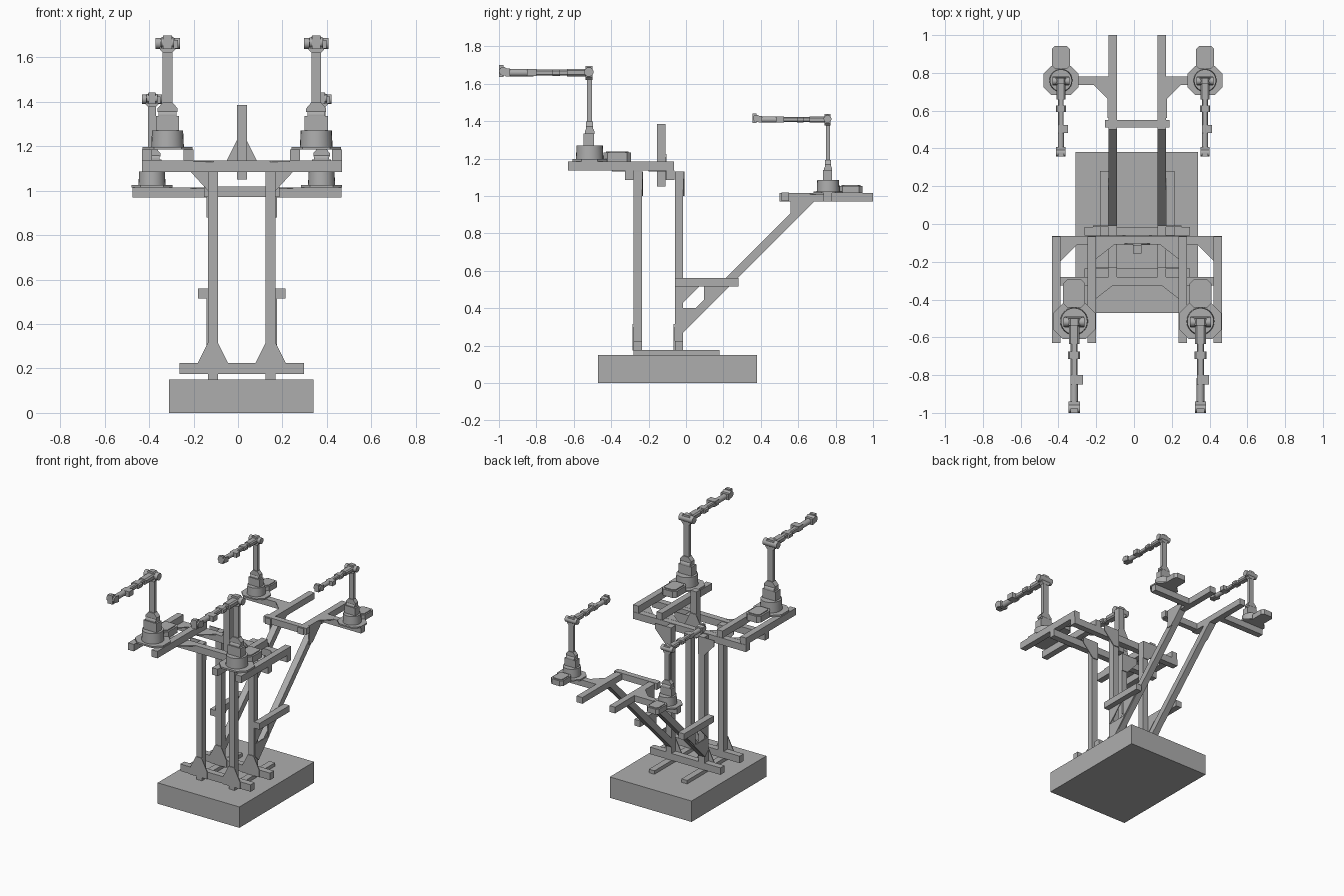
import bpy, bmesh, math
from mathutils import Vector, Matrix

cube = bpy.data.objects.get("Cube")
if cube:
    bpy.data.objects.remove(cube, do_unlink=True)

GREY = (0.42, 0.42, 0.42, 1)
mat = bpy.data.materials.new("plain grey")
mat.use_nodes = True
mat.diffuse_color = GREY
mat.node_tree.nodes["Principled BSDF"].inputs["Base Color"].default_value = GREY

CX = 0.017      # symmetry plane of the frame
H = 0.0225      # half width of a square beam
T = 0.006       # gusset thickness
SIDES = (("right", -1), ("left", 1))


def finish(name, bm, origin=(0, 0, 0), scale=1.0):
    bmesh.ops.recalc_face_normals(bm, faces=bm.faces)
    mesh = bpy.data.meshes.new(name)
    bm.to_mesh(mesh)
    bm.free()
    mesh.materials.append(mat)
    obj = bpy.data.objects.new(name, mesh)
    bpy.context.collection.objects.link(obj)
    obj.location = origin
    obj.scale = (scale,) * 3
    return obj


def prism(name, pts, axis, lo, hi, **place):
    """Extrude an outline along an axis."""
    order = {"x": lambda a, b: Vector((lo, a, b)),
             "y": lambda a, b: Vector((a, lo, b)),
             "z": lambda a, b: Vector((a, b, lo))}[axis]
    step = Vector([(hi - lo) * (axis == k) for k in "xyz"])
    bm = bmesh.new()
    face = bm.faces.new([bm.verts.new(order(*p)) for p in pts])
    ext = bmesh.ops.extrude_face_region(bm, geom=[face])
    verts = [g for g in ext["geom"] if isinstance(g, bmesh.types.BMVert)]
    bmesh.ops.translate(bm, verts=verts, vec=step)
    return finish(name, bm, **place)


def box(name, x, y, z, **place):
    return prism(name, [(x[0], y[0]), (x[1], y[0]), (x[1], y[1]), (x[0], y[1])],
                 "z", z[0], z[1], **place)


def octagon(hx, hy, c, cy=0):
    quarter = [(hx, hy - c), (hx - c, hy)]
    half = quarter + [(-a, b) for a, b in reversed(quarter)]
    return [(a, cy + b) for a, b in half + [(-a, -b) for a, b in half]]


def drum(name, r1, r2, depth, centre, axis="z", sides=24, **place):
    turn = {"z": Matrix(), "x": Matrix.Rotation(math.pi / 2, 4, "Y"),
            "y": Matrix.Rotation(math.pi / 2, 4, "X")}[axis]
    bm = bmesh.new()
    bmesh.ops.create_cone(bm, cap_ends=True, segments=sides, radius1=r1, radius2=r2,
                          depth=depth, matrix=Matrix.Translation(centre) @ turn)
    obj = finish(name, bm, **place)
    bpy.ops.object.select_all(action="DESELECT")
    obj.select_set(True)
    bpy.context.view_layer.objects.active = obj
    bpy.ops.object.shade_smooth_by_angle(angle=math.radians(35))
    return obj


def robot_arm(tag, origin, scale):
    p = dict(origin=origin, scale=scale)
    n = lambda part: f"{tag}_{part}"
    # Mounting plate, controller box and base
    prism(n("mount_plate"), octagon(0.112, 0.093, 0.05), "z", 0, 0.012, **p)
    prism(n("controller_box"), octagon(0.058, 0.073, 0.02, 0.147), "z", 0, 0.046, **p)
    prism(n("controller_lid"), octagon(0.046, 0.06, 0.015, 0.147), "z", 0.046, 0.053, **p)
    drum(n("base_drum"), 0.074, 0.07, 0.085, (0, 0, 0.0425), **p)
    # Shoulder yoke and upper arm
    box(n("shoulder"), (-0.052, 0.052), (-0.032, 0.024), (0.08, 0.15), **p)
    drum(n("shoulder_pivot"), 0.026, 0.026, 0.08, (0, 0, 0.155), "x", **p)
    flare = [(0.045, 0.168), (0.045, 0.185), (0.022, 0.212)]
    prism(n("upper_arm_flare"), flare + [(-a, b) for a, b in reversed(flare)],
          "y", -0.02, 0.018, **p)
    box(n("upper_arm"), (-0.022, 0.022), (-0.013, 0.012), (0.15, 0.45), **p)
    # Elbow
    prism(n("elbow_block"), octagon(0.035, 0.037, 0.015, 0.472), "y", -0.022, 0.014, **p)
    drum(n("elbow_pivot"), 0.025, 0.025, 0.11, (0, -0.004, 0.478), "x", **p)
    # Forearm, wrist and gripper, reaching forward
    prism(n("forearm_collar"), octagon(0.028, 0.02, 0.009, 0.474), "y", -0.12, -0.02, **p)
    prism(n("forearm"), octagon(0.018, 0.016, 0.006, 0.474), "y", -0.29, -0.1, **p)
    prism(n("wrist_motor"), octagon(0.032, 0.018, 0.008, 0.474), "y", -0.2, -0.16, **p)
    box(n("wrist_block"), (-0.018, 0.046), (-0.335, -0.285), (0.455, 0.493), **p)
    drum(n("wrist_link"), 0.02, 0.02, 0.13, (0, -0.365, 0.474), "y", 16, **p)
    box(n("gripper_palm"), (-0.03, 0.03), (-0.45, -0.425), (0.454, 0.496), **p)
    for side, s in SIDES:
        box(n(f"gripper_cheek_{side}"), (s * 0.021 - 0.007, s * 0.021 + 0.007),
            (-0.475, -0.44), (0.458, 0.494), **p)
    drum(n("gripper_head"), 0.023, 0.023, 0.06, (0, -0.462, 0.482), "x", 16, **p)
    box(n("gripper_tip"), (-0.02, 0.02), (-0.486, -0.462), (0.452, 0.514), **p)


# Plinth
box("plinth", (-0.31, 0.34), (-0.47, 0.38), (0, 0.15))

# Uprights with foot bars, top crossbars and gussets
for row, y, cross in (("front", -0.2575, -0.3025), ("back", -0.0375, -0.085)):
    box(f"{row}_foot_bar", (CX - 0.28, CX + 0.28), (y - H, y + H), (0.175, 0.225))
    box(f"{row}_top_crossbar", (CX - 0.45, CX + 0.45), (cross - H, cross + H), (1.085, 1.135))
    for side, s in SIDES:
        X = lambda d: CX + s * d
        box(f"{row}_post_{side}", (X(0.13) - H, X(0.13) + H), (y - H, y + H), (0.175, 1.13))
        prism(f"{row}_foot_gusset_{side}",
              [(X(0.062), 0.175), (X(0.198), 0.175), (X(0.198), 0.225),
               (X(0.1525), 0.315), (X(0.1075), 0.315), (X(0.062), 0.225)],
              "y", y - H - T, y - H)
        prism(f"{row}_top_gusset_{side}",
              [(X(0.1075), 1.0), (X(0.1525), 1.0), (X(0.235), 1.09), (X(0.235), 1.13),
               (X(0.1075), 1.13)], "y", y + H, y + H + T)

# Centre mast
box("centre_mast", (CX - H, CX + H), (-0.155, -0.11), (1.05, 1.385))
prism("mast_gusset", [(CX - 0.068, 1.085), (CX + 0.068, 1.085), (CX + 0.068, 1.135),
                      (CX + H, 1.225), (CX - H, 1.225), (CX - 0.068, 1.135)],
      "y", -0.11, -0.11 + T)

for side, s in SIDES:
    X = lambda d: CX + s * d
    post = (X(0.13) - H, X(0.13) + H)
    box(f"foot_rail_{side}", post, (-0.28, 0.18), (0.15, 0.175))
    # Front arm platform
    for place, d in (("inner", 0.24), ("outer", 0.4275)):
        box(f"front_{place}_rail_{side}", (X(d) - H, X(d) + H), (-0.63, -0.065), (1.135, 1.185))
    for label, d0, d1, y0, y1 in (("front", 0.218, 0.115, -0.315, -0.395),
                                  ("back", 0.218, 0.115, -0.105, -0.185),
                                  ("outer", 0.41, 0.315, -0.105, -0.2)):
        prism(f"platform_gusset_{label}_{side}",
              [(X(d0), y0), (X(d1), y0), (X(d0), y1)], "z", 1.13, 1.13 + T)
    # Sloping rear brace with side rail and plates
    prism(f"brace_{side}", [(-0.015, 0.27), (0.685, 0.97), (0.622, 0.97), (-0.015, 0.333)],
          "x", *post)
    box(f"side_rail_{side}", (X(0.175) - H, X(0.175) + H), (-0.06, 0.28), (0.515, 0.56))
    plates = {"lower": [(-0.055, 0.31), (-0.015, 0.27), (0.11, 0.4), (-0.055, 0.4)],
              "corner": [(-0.055, 0.39), (-0.015, 0.43), (0.07, 0.515), (-0.055, 0.515)],
              "rail": [(0.095, 0.39), (0.22, 0.515), (0.095, 0.515)],
              "upper": [(0.56, 0.88), (0.6, 0.885), (0.73, 1.015), (0.56, 1.015)]}
    for label, pts in plates.items():
        prism(f"brace_plate_{label}_{side}", pts, "x", X(0.1525), X(0.1525 + T))
    # Rear platform
    box(f"rear_rail_{side}", post, (0.5, 1.0), (0.97, 1.015))
    outer = 0.465 if s > 0 else -0.475
    box(f"rear_outrigger_{side}", sorted((X(0.13), outer)), (0.735, 0.78), (0.97, 1.015))
    prism(f"rear_gusset_{side}", [(X(0.15), 0.74), (X(0.235), 0.74), (X(0.15), 0.655)],
          "z", 1.015 - T, 1.015)

box("rear_crossbar", (CX - 0.17, CX + 0.17), (0.51, 0.55), (0.972, 1.018))

# Four identical arms, the rear pair smaller
for side, fx, rx in (("right", -0.317, -0.387), ("left", 0.352, 0.376)):
    robot_arm(f"front_arm_{side}", (fx, -0.515, 1.185), 1.0)
    robot_arm(f"rear_arm_{side}", (rx, 0.76, 1.015), 0.83)
